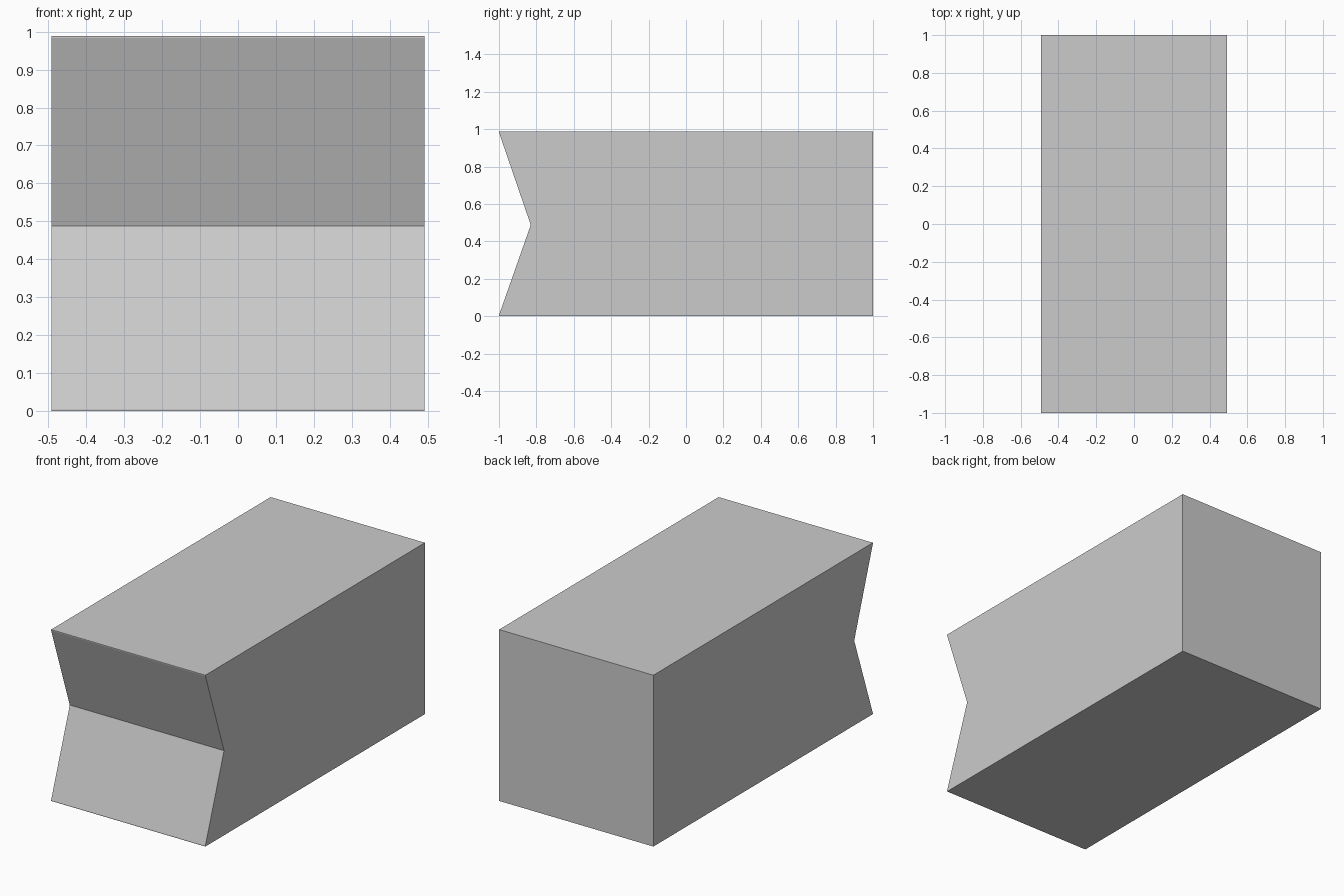
import bpy, bmesh

if "Cube" in bpy.data.objects:
    bpy.data.objects.remove(bpy.data.objects["Cube"])

HALF_W = 0.492
HEIGHT = 0.988
MID = 0.488
LIP = 0.005
NOTCH_Y = -0.83

# Side profile (y, z): block with a V notch in the front and thin flat lips
profile = [(-1, 0), (1, 0), (1, MID), (1, HEIGHT), (-1, HEIGHT),
           (-1, HEIGHT - LIP), (NOTCH_Y, MID), (-1, LIP)]

# Extrude the profile across the width
bm = bmesh.new()
face = bm.faces.new([bm.verts.new((-HALF_W, y, z)) for y, z in profile])
out = bmesh.ops.extrude_face_region(bm, geom=[face], use_keep_orig=True)
moved = [v for v in out["geom"] if isinstance(v, bmesh.types.BMVert)]
bmesh.ops.translate(bm, verts=moved, vec=(2 * HALF_W, 0, 0))

# Seam at mid height, splitting each side into two clean halves
bmesh.ops.bisect_plane(bm, geom=bm.verts[:] + bm.edges[:] + bm.faces[:],
                       plane_co=(0, 0, MID), plane_no=(0, 0, 1), dist=1e-4)
bmesh.ops.recalc_face_normals(bm, faces=bm.faces[:])

mesh = bpy.data.meshes.new("notched_block")
bm.to_mesh(mesh)
bm.free()
bpy.context.collection.objects.link(bpy.data.objects.new("notched_block", mesh))
